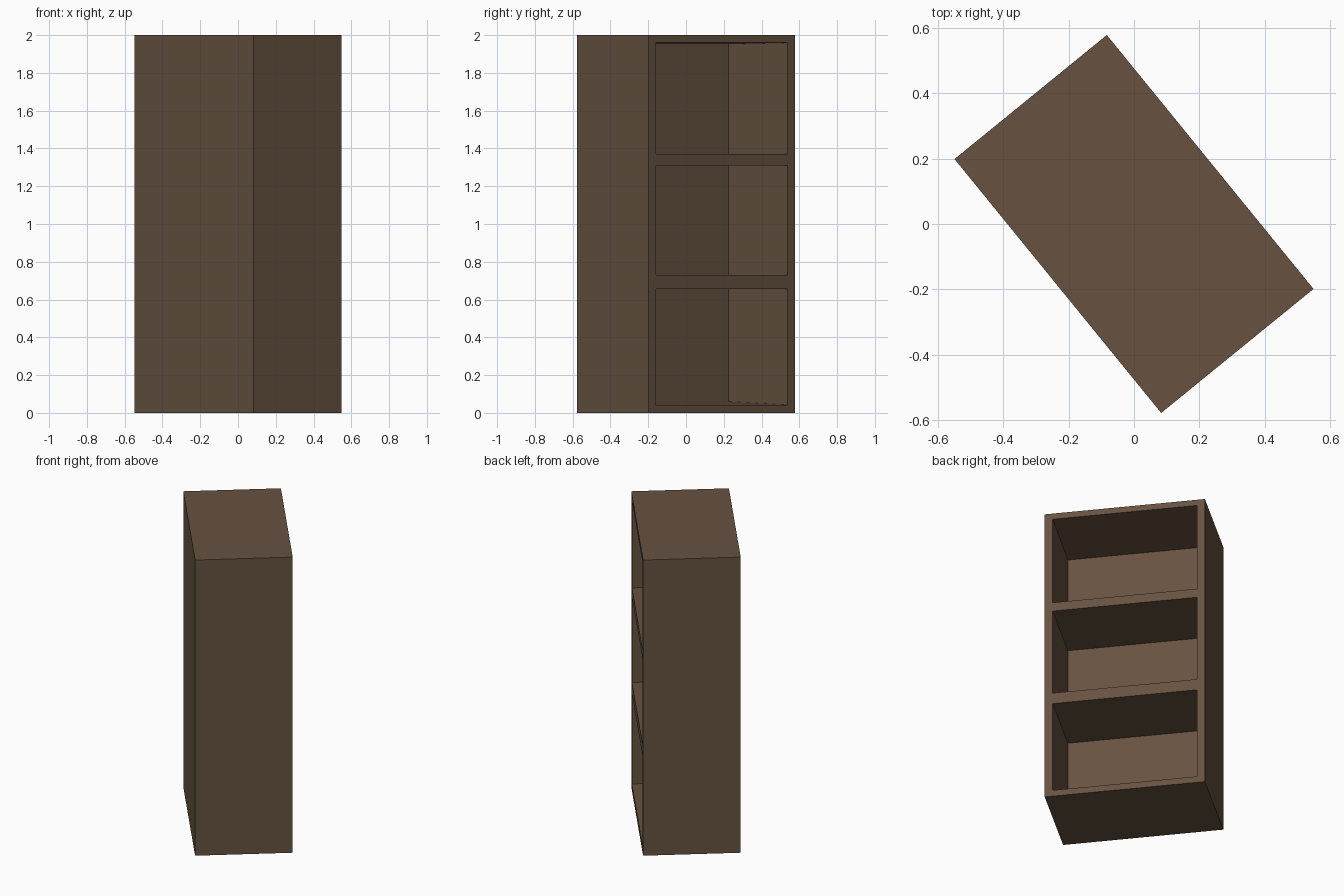
import bpy, bmesh, math

if "Cube" in bpy.data.objects:
    bpy.data.objects.remove(bpy.data.objects["Cube"])

# Cabinet dimensions in its own frame: open side faces local +y
W, FRONT, BACK, POCKET = 0.5, 0.3, -0.3, -0.195
xs = [-W, -0.45, 0.45, W]
zs = [0.0, 0.042, 0.655, 0.73, 1.31, 1.37, 1.96, 2.0]
inner_z = {0.042: 0.06, 1.96: 1.952}      # slight slope of floor and ceiling

mat = bpy.data.materials.new("dark_brown_wood")
mat.diffuse_color = (0.135, 0.085, 0.053, 1.0)
mat.use_nodes = True
mat.node_tree.nodes["Principled BSDF"].inputs["Base Color"].default_value = mat.diffuse_color

bm = bmesh.new()


def quad(*pts):
    bm.faces.new([bm.verts.new(p) for p in pts])


# Face frame, rear panel and the three compartments
for i in range(3):
    for j in range(7):
        x0, x1, z0, z1 = xs[i], xs[i + 1], zs[j], zs[j + 1]
        cell = [(x0, z0), (x1, z0), (x1, z1), (x0, z1)]
        quad(*[(x, BACK, z) for x, z in cell])
        if i == 1 and j in (1, 3, 5):
            outer = [(x, FRONT, z) for x, z in cell]
            inner = [(x, POCKET, inner_z.get(z, z)) for x, z in cell]
            quad(*inner)
            for k in range(4):
                n = (k + 1) % 4
                quad(outer[k], outer[n], inner[n], inner[k])
        else:
            quad(*[(x, FRONT, z) for x, z in cell])

# Side walls
for x in (-W, W):
    for z0, z1 in zip(zs, zs[1:]):
        quad((x, BACK, z0), (x, FRONT, z0), (x, FRONT, z1), (x, BACK, z1))

# Top and base
for z in (zs[0], zs[-1]):
    for x0, x1 in zip(xs, xs[1:]):
        quad((x0, BACK, z), (x1, BACK, z), (x1, FRONT, z), (x0, FRONT, z))

bmesh.ops.remove_doubles(bm, verts=bm.verts[:], dist=1e-5)
bmesh.ops.recalc_face_normals(bm, faces=bm.faces[:])

mesh = bpy.data.meshes.new("bookcase")
bm.to_mesh(mesh)
bm.free()
mesh.materials.append(mat)
bookcase = bpy.data.objects.new("bookcase", mesh)
bookcase.rotation_euler.z = math.radians(-50.85)
bpy.context.collection.objects.link(bookcase)
